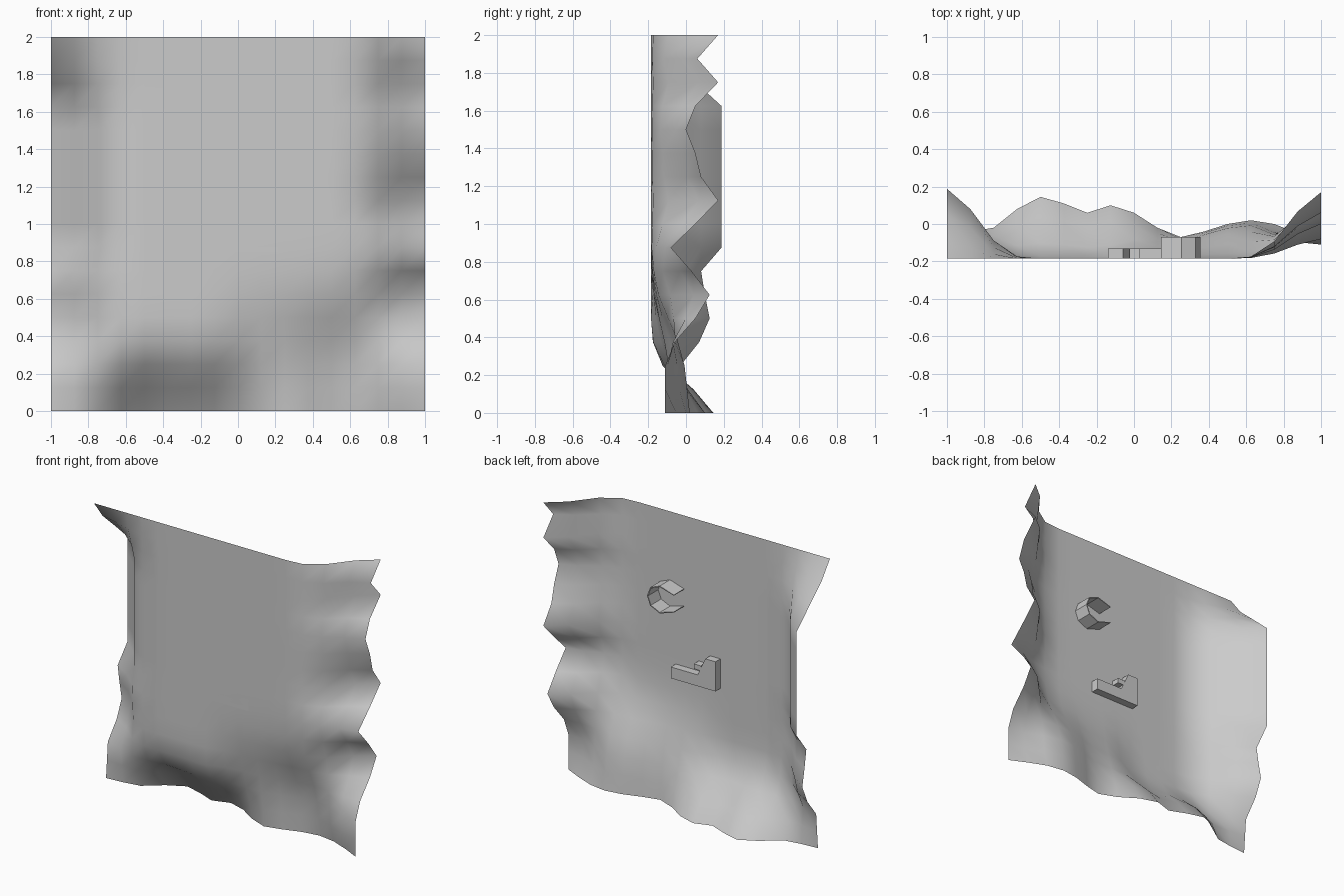
import bpy, bmesh

if "Cube" in bpy.data.objects:
    bpy.data.objects.remove(bpy.data.objects["Cube"])

BASE = -0.185      # y of the flat middle of the sheet
N, STEP = 17, 0.125

# Edge depths (y): sides listed from the bottom up, hem from left to right
LEFT = [-.05, -.04, -.03, .07, .125, .10, .08] + [.188] * 7 + [.05, -.09, BASE]
RIGHT = [-.11, -.11, -.11, -.06, .05, .125, .03, -.08, .05,
         .17, .08, .05, .0, .05, .17, .06, .17]
HEM = [-.05, -.04, -.02, .08, .145, .11, .06, .10, .06,
       -.02, -.07, -.04, .0, .02, .0, -.05, -.11]
# How each fold fades away from its edge
SIDE_FADE = [1, .71, .26, .03]
STEEP = [1, .68, .25, .04, 0, 0, 0]
SHALLOW = [1, .95, .88, .7, .42, .15, .04]


def at(values, i):
    return values[i] if i < len(values) else 0.0


def depth(i, j):
    x = -1 + i * STEP
    mix = min(1, max(0, (x + .1) / .4))
    hem = (HEM[i] - BASE) * (at(STEEP, j) * (1 - mix) + at(SHALLOW, j) * mix)
    edge, d = (LEFT, i) if i < N / 2 else (RIGHT, N - 1 - i)
    g = at(SIDE_FADE, d)
    dev = g * (edge[j] - BASE) + (1 - g) * hem
    if j == 0:
        dev = HEM[i] - BASE
    return BASE + dev


def finish(bm, name, smooth=False):
    me = bpy.data.meshes.new(name)
    bm.to_mesh(me)
    bm.free()
    for p in me.polygons:
        p.use_smooth = smooth
    ob = bpy.data.objects.new(name, me)
    bpy.context.collection.objects.link(ob)
    return ob


def extrude_profile(name, pts, y0, y1):
    """Solid from an x-z outline, running from y0 to y1."""
    bm = bmesh.new()
    face = bm.faces.new([bm.verts.new((x, y0, z)) for x, z in pts])
    out = bmesh.ops.extrude_face_region(bm, geom=[face])
    for v in out["geom"]:
        if isinstance(v, bmesh.types.BMVert):
            v.co.y = y1
    bmesh.ops.recalc_face_normals(bm, faces=bm.faces)
    return finish(bm, name)


# Draped sheet with folded sides and hem
bm = bmesh.new()
rows = [[bm.verts.new((-1 + i * STEP, depth(i, j), j * STEP)) for i in range(N)]
        for j in range(N)]
for j in range(N - 1):
    for i in range(N - 1):
        bm.faces.new((rows[j][i], rows[j][i + 1], rows[j + 1][i + 1], rows[j + 1][i]))
finish(bm, "draped_sheet", True)

# Open clip on the back: thin faceted band, open towards -x
outer = [(.145, 1.48), (.255, 1.515), (.33, 1.485), (.355, 1.42),
         (.33, 1.355), (.255, 1.32), (.145, 1.355)]
inner = [(.25 + (x - .25) * (.93 if x > .2 else 1), 1.42 + (z - 1.42) * .92)
         for x, z in outer]
extrude_profile("open_clip", outer + inner[::-1], BASE, -.07)

# Bracket with a slanted upright and a small peg
extrude_profile("bracket", [(-.14, .85), (.21, .85), (.21, .93), (.0, .93),
                            (-.06, 1.06), (-.14, 1.06)], BASE, -.13)
extrude_profile("bracket_peg", [(-.025, .965), (.03, .965), (.03, 1.0), (-.025, 1.0)],
                BASE, -.13)
